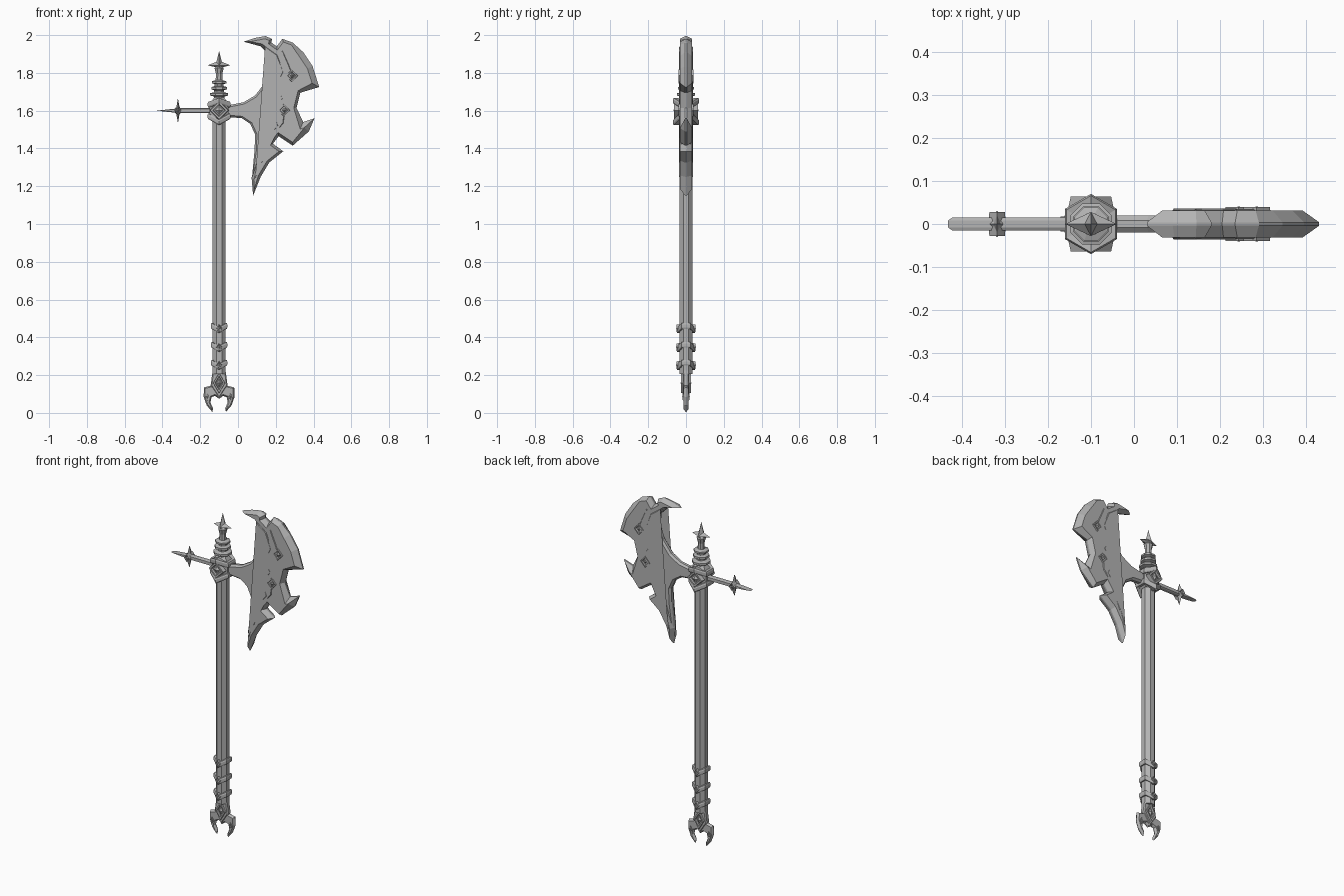
import bpy, bmesh, math
from mathutils import Vector

cube = bpy.data.objects.get("Cube")
if cube:
    bpy.data.objects.remove(cube, do_unlink=True)

steel = bpy.data.materials.new("grey_steel")
steel.use_nodes = True
GREY = (0.45, 0.45, 0.45, 1)
steel.diffuse_color = GREY
steel.node_tree.nodes["Principled BSDF"].inputs["Base Color"].default_value = GREY
AX = -0.1  # x of the shaft axis


def finish(name, bm):
    bmesh.ops.recalc_face_normals(bm, faces=bm.faces)
    mesh = bpy.data.meshes.new(name)
    bm.to_mesh(mesh)
    bm.free()
    mesh.materials.append(steel)
    obj = bpy.data.objects.new(name, mesh)
    bpy.context.collection.objects.link(obj)
    return obj


def skin(bm, loops, closed=False):
    """Join rings of vertices with quads, then cap them or close the tube."""
    count = len(loops[0])
    pairs = list(zip(loops, loops[1:])) + ([(loops[-1], loops[0])] if closed else [])
    for a, b in pairs:
        for i in range(count):
            j = (i + 1) % count
            bm.faces.new((a[i], a[j], b[j], b[i]))
    if not closed:
        bm.faces.new(loops[0])
        bm.faces.new(loops[-1])


def inset(points, width):
    pts = [Vector(p) for p in points]
    if sum(a.x * b.y - b.x * a.y for a, b in zip(pts, pts[1:] + pts[:1])) < 0:
        pts.reverse()
    inner = []
    for i, p in enumerate(pts):
        e1 = (p - pts[i - 1]).normalized()
        e2 = (pts[(i + 1) % len(pts)] - p).normalized()
        n1 = Vector((-e1.y, e1.x))
        n = (n1 + Vector((-e2.y, e2.x))).normalized()
        inner.append(p + n * width(p) / max(n.dot(n1), 0.4))
    return pts, inner


def plate(name, points, half, bevel=0.01, rim=0.0, y=0.0):
    """Flat outline in x and z, bevelled from its face down to its rim."""
    width = bevel if callable(bevel) else (lambda p: bevel)
    outer, inner = inset(points, width)
    bm = bmesh.new()
    rows = [(inner, -half), (outer, -rim)] + ([(outer, rim)] if rim else []) + [(inner, half)]
    skin(bm, [[bm.verts.new((p.x, y + d, p.y)) for p in ps] for ps, d in rows])
    return finish(name, bm)


def strip(name, path, width, half):
    """Raised moulding that follows a path on both faces of the blade."""
    ends = (0, len(path) - 1)
    left = [(x - (0.002 if i in ends else width / 2), z) for i, (x, z) in enumerate(path)]
    right = [(x + (0.002 if i in ends else width / 2), z) for i, (x, z) in enumerate(path)]
    plate(name, left + right[::-1], half, 0.003, half - 0.004)


def star(name, x, z, wide, up, down, depth, waist):
    """Four-pointed star with a raised centre on each face."""
    tips = [(wide, 0), (0, up), (-wide, 0), (0, -down)]
    bm = bmesh.new()
    ring = []
    for i, (a, b) in enumerate(tips):
        c, d = tips[(i + 1) % 4]
        ring += [bm.verts.new((x + a, 0, z + b)),
                 bm.verts.new((x + (a + c) * waist, 0, z + (b + d) * waist))]
    for side in (-1, 1):
        apex = bm.verts.new((x, side * depth, z))
        for i in range(8):
            bm.faces.new((ring[i], ring[(i + 1) % 8], apex))
    finish(name, bm)


def gem(name, x, z, wide, tall, y):
    """Diamond frame with a pointed stone, on front and back."""
    for side, word in ((-1, "front"), (1, "back")):
        bm = bmesh.new()
        rings = []
        for scale, d in ((1, -0.015), (0.9, 0.008), (0.65, 0.008), (0.55, 0), (0.4, 0), (0.05, 0.01)):
            rings.append([bm.verts.new((x + a * wide * scale, side * (y + d), z + b * tall * scale))
                          for a, b in ((1, 0), (0, 1), (-1, 0), (0, -1))])
        skin(bm, rings)
        finish(f"{name}_{word}", bm)


def lathe(name, profile, sides):
    bm = bmesh.new()
    turn = math.pi / sides
    skin(bm, [[bm.verts.new((AX + r * math.cos(turn * (2 * i + 1)),
                             r * math.sin(turn * (2 * i + 1)), z)) for i in range(sides)]
              for r, z in profile])
    finish(name, bm)


def chevron_band(name, z, radius, core, height, dip):
    """Hexagonal band whose front and back corners rise or fall."""
    bm = bmesh.new()
    h = height / 2
    loops = []
    for r, dz in ((core, -h), (radius * 0.94, -h), (radius, -h / 2),
                  (radius, h / 2), (radius * 0.94, h), (core, h)):
        loop = []
        for i in range(6):
            a = math.pi / 2 + i * math.pi / 3
            loop.append(bm.verts.new((AX + r * math.cos(a), r * math.sin(a),
                                      z + dz + (dip if i % 3 == 0 else 0))))
        loops.append(loop)
    skin(bm, loops, closed=True)
    finish(name, bm)


# Shaft and its grip bands
lathe("shaft", [(0.037, 0.21), (0.037, 1.6)], 8)
for i, z in enumerate((0.27, 0.365, 0.465)):
    chevron_band(f"grip_band_{i + 1}", z, 0.05, 0.03, 0.03, -0.022)
    gem(f"grip_stud_{i + 1}", AX, z - 0.012, 0.017, 0.022, 0.043)

# Head collar
lathe("collar_core", [(0.04, 1.55), (0.058, 1.57), (0.058, 1.64), (0.03, 1.675)], 6)
chevron_band("collar_upper_band", 1.637, 0.07, 0.04, 0.03, 0.02)
chevron_band("collar_lower_band", 1.575, 0.07, 0.035, 0.03, -0.032)
gem("collar_gem", AX, 1.607, 0.052, 0.052, 0.056)

# Finial: stacked rings and a star
lathe("finial_rings", [(0.03, 1.66), (0.03, 1.68), (0.052, 1.685), (0.052, 1.697),
                       (0.028, 1.703), (0.028, 1.713), (0.045, 1.718), (0.045, 1.73),
                       (0.025, 1.735), (0.025, 1.745), (0.042, 1.75), (0.042, 1.76),
                       (0.02, 1.767), (0.018, 1.80), (0.026, 1.83), (0.01, 1.85)], 8)
star("finial_star", AX, 1.845, 0.06, 0.077, 0.045, 0.028, 0.24)

# Rear spike with a star
plate("rear_spike", [(AX, 1.592), (-0.31, 1.592), (-0.432, 1.605), (-0.31, 1.618), (AX, 1.618)],
      0.015, 0.004, 0.008)
star("rear_star", -0.318, 1.605, 0.027, 0.066, 0.066, 0.03, 0.3)
gem("rear_star_gem", -0.318, 1.605, 0.02, 0.025, 0.02)

# Thin web joining the blade to the collar
plate("blade_web", [(0.12, 1.945), (0.165, 1.9), (0.172, 1.83), (0.145, 1.755), (0.09, 1.685),
                    (0.03, 1.65), (-0.06, 1.632), (-0.06, 1.572), (0.02, 1.565), (0.065, 1.535),
                    (0.09, 1.48), (0.088, 1.4), (0.074, 1.25), (0.12, 1.36), (0.21, 1.5),
                    (0.21, 1.62), (0.25, 1.8), (0.21, 1.9)], 0.02, 0.01, 0.008)

# Thick blade with notched cutting edge and zigzag inner edge
cutting_edge = [(0.03, 1.97), (0.09, 1.99), (0.145, 2.0), (0.18, 1.985), (0.177, 1.965),
                (0.205, 1.945), (0.235, 1.985), (0.29, 1.965), (0.345, 1.915), (0.395, 1.84),
                (0.43, 1.73), (0.33, 1.7), (0.31, 1.62), (0.345, 1.545), (0.405, 1.565),
                (0.375, 1.495), (0.29, 1.42), (0.215, 1.47), (0.185, 1.43), (0.24, 1.39),
                (0.165, 1.33), (0.12, 1.255), (0.08, 1.155)]
zigzag = [(0.072, 1.25), (0.095, 1.35), (0.13, 1.46), (0.185, 1.525), (0.155, 1.605),
          (0.21, 1.67), (0.172, 1.73), (0.212, 1.81), (0.178, 1.9), (0.122, 1.945)]
plate("blade", cutting_edge + zigzag, 0.031,
      lambda p: 0.03 if p.x > 0.34 else 0.014, 0.004)

# Raised mouldings and diamond studs on the blade
strip("inner_moulding", [(x + 0.02, z) for x, z in zigzag], 0.018, 0.036)
strip("outer_moulding", [(0.235, 1.92), (0.262, 1.85), (0.285, 1.79), (0.24, 1.73), (0.24, 1.66),
                         (0.24, 1.605), (0.235, 1.54), (0.17, 1.46), (0.125, 1.33)], 0.012, 0.035)
gem("upper_stud", 0.285, 1.79, 0.034, 0.036, 0.031)
gem("lower_stud", 0.243, 1.607, 0.034, 0.036, 0.031)

# Forked pommel
plate("pommel_socket", [(AX - 0.034, 0.23), (AX + 0.034, 0.23), (AX + 0.045, 0.15),
                        (AX, 0.08), (AX - 0.045, 0.15)], 0.016, 0.006, 0.01)
claw = [(0.0, 0.17), (0.04, 0.15), (0.08, 0.14), (0.082, 0.09), (0.066, 0.045), (0.036, 0.01),
        (0.032, 0.03), (0.046, 0.06), (0.04, 0.088), (0.022, 0.095), (0.0, 0.08)]
for side, word in ((1, "left"), (-1, "right")):
    plate(f"pommel_claw_{word}", [(AX + side * x, z) for x, z in claw], 0.013, 0.007, 0.002)
    gem(f"pommel_claw_stud_{word}", AX + side * 0.06, 0.09, 0.012, 0.02, 0.01)
gem("pommel_gem", AX, 0.163, 0.034, 0.058, 0.018)

# Rest the pommel on the ground
bpy.context.view_layer.update()
low = min((o.matrix_world @ v.co).z for o in bpy.context.collection.objects
          if o.type == 'MESH' and steel.name in o.data.materials for v in o.data.vertices)
for o in bpy.context.collection.objects:
    if o.type == 'MESH' and steel.name in o.data.materials:
        o.location.z -= low * 0.5
